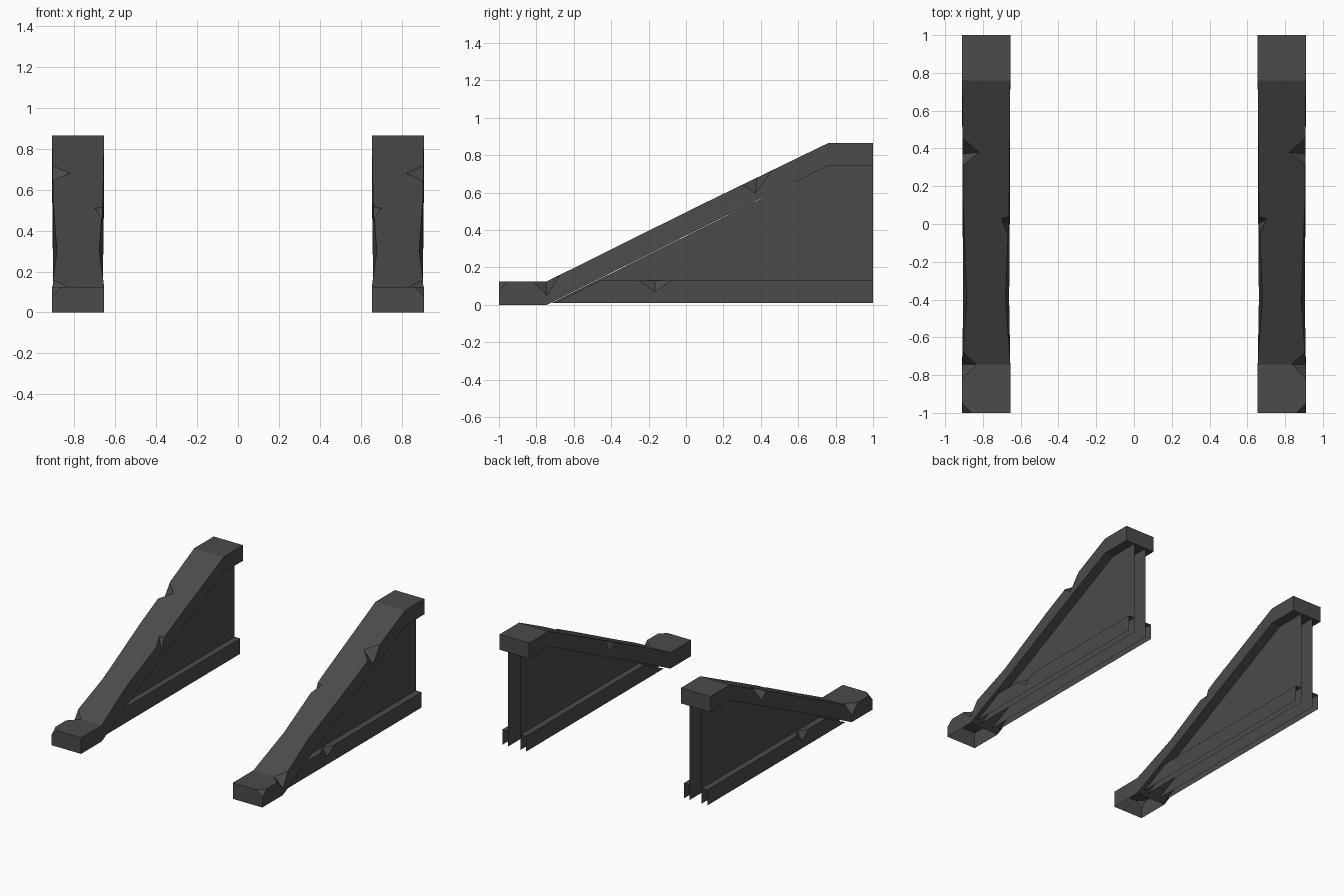
import bpy, bmesh
from mathutils import Vector

if "Cube" in bpy.data.objects:
    bpy.data.objects.remove(bpy.data.objects["Cube"])

stone = bpy.data.materials.new("dark_stone")
stone.diffuse_color = (0.07, 0.07, 0.07, 1)
stone.use_nodes = True
stone.node_tree.nodes["Principled BSDF"].inputs["Base Color"].default_value = stone.diffuse_color

XI, XO = 0.655, 0.91      # cap inner / outer side
WI, WO = 0.73, 0.835      # wall faces
BI, BO = 0.682, 0.885     # base trim faces


def make(name, bm):
    bmesh.ops.recalc_face_normals(bm, faces=bm.faces)
    me = bpy.data.meshes.new(name)
    bm.to_mesh(me)
    bm.free()
    me.materials.append(stone)
    ob = bpy.data.objects.new(name, me)
    bpy.context.collection.objects.link(ob)
    return ob


def loft(name, rings):
    """Closed solid through rings of equal point count."""
    bm = bmesh.new()
    vs = [[bm.verts.new(p) for p in r] for r in rings]
    n = len(vs[0])
    for a, b in zip(vs, vs[1:]):
        for i in range(n):
            j = (i + 1) % n
            bm.faces.new((a[i], a[j], b[j], b[i]))
    bm.faces.new(vs[0])
    bm.faces.new(vs[-1])
    return make(name, bm)


def chip(ob, *pts):
    """Cut a chipped notch: convex hull of the given points."""
    bm = bmesh.new()
    for p in pts:
        bm.verts.new(p)
    bmesh.ops.convex_hull(bm, input=bm.verts)
    cutter = make("chip_cutter", bm)
    cutter.hide_render = True
    mod = ob.modifiers.new("chip", 'BOOLEAN')
    mod.operation, mod.solver, mod.object = 'DIFFERENCE', 'EXACT', cutter
    dg = bpy.context.evaluated_depsgraph_get()
    me = bpy.data.meshes.new_from_object(ob.evaluated_get(dg))
    ob.modifiers.clear()
    ob.data = me
    bpy.data.objects.remove(cutter)


def open_faces(ob, rule):
    """Remove the faces the model leaves open."""
    bm = bmesh.new()
    bm.from_mesh(ob.data)
    bm.normal_update()
    dead = [f for f in bm.faces if rule(f.calc_center_median(), f.normal)]
    bmesh.ops.delete(bm, geom=dead, context='FACES')
    bm.to_mesh(ob.data)
    bm.free()


def finish(ob):
    ob.modifiers.new("mirror", 'MIRROR').use_mirror_merge = False
    bpy.ops.object.select_all(action='DESELECT')
    ob.select_set(True)
    bpy.context.view_layer.objects.active = ob
    bpy.ops.object.shade_smooth_by_angle(angle=0.35)


# Sloping cap beam: y, bottom z, top z, wear of the top edges, wear of the sides
stations = [(-1, 0, .125, 0, 0), (-.745, 0, .125, 0, 0),
            (-.4, .172, .297, .024, .006), (.1, .42, .545, .006, .002),
            (.76, .745, .865, 0, 0), (1, .745, .865, 0, 0)]
cap = loft("handrail_cap", [
    [(XI + s, y, zb), (XO - s, y, zb), (XO - w, y, zt), (XI + w, y, zt)]
    for y, zb, zt, w, s in stations])
# Chips along the cap edges
chip(cap, (XO, .30, .639), (XO, .46, .718), (.82, .38, .68), (XO, .37, .595),
     (.98, .38, .76))
chip(cap, (XO, -.82, .125), (XO, -.67, .162), (.835, -.745, .125),
     (XO, -.745, .05), (.98, -.745, .20))
chip(cap, (.86, -1, .125), (XO, -.95, .125), (XO, -1, .08), (.97, -1.06, .185))
chip(cap, (XI, -.09, .448), (XI, .04, .514), (.705, .03, .508),
     (XI, .0, .41), (.59, .0, .58))
open_faces(cap, lambda c, n: c.z < 0.002 and n.z < -0.9)
finish(cap)

# Thin wall faces filling the triangle below the cap
bm = bmesh.new()
for x in (WI, WO):
    pts = [(-.72, .01), (1, .01), (1, .747), (.764, .747)]
    f = bm.faces.new([bm.verts.new((x, y, z)) for y, z in pts])
wall = make("side_wall", bm)
bm = bmesh.new()
bm.from_mesh(wall.data)
bm.normal_update()
for f in bm.faces:
    if (f.normal.x > 0) != (f.calc_center_median().x > 0.78):
        f.normal_flip()
bm.to_mesh(wall.data)
bm.free()
finish(wall)

# Base trim strips on both sides of the wall, open below and behind
profile = [(-.70, .01), (1, .01), (1, .13), (-.46, .13)]
for name, x0, x1 in (("outer_base_trim", WO, BO), ("inner_base_trim", WI, BI)):
    trim = loft(name, [[(x, y, z) for y, z in profile] for x in (x0, x1)])
    if x1 == BO:
        chip(trim, (BO, -.25, .13), (BO, -.08, .13), (.845, -.165, .13),
             (BO, -.165, .07), (.95, -.165, .20))
    open_faces(trim, lambda c, n: n.z < -0.9 or n.y > 0.95
               or abs(c.x - x0) < 0.001 or (n.y < -0.3 and c.y < -.45))
    finish(trim)
